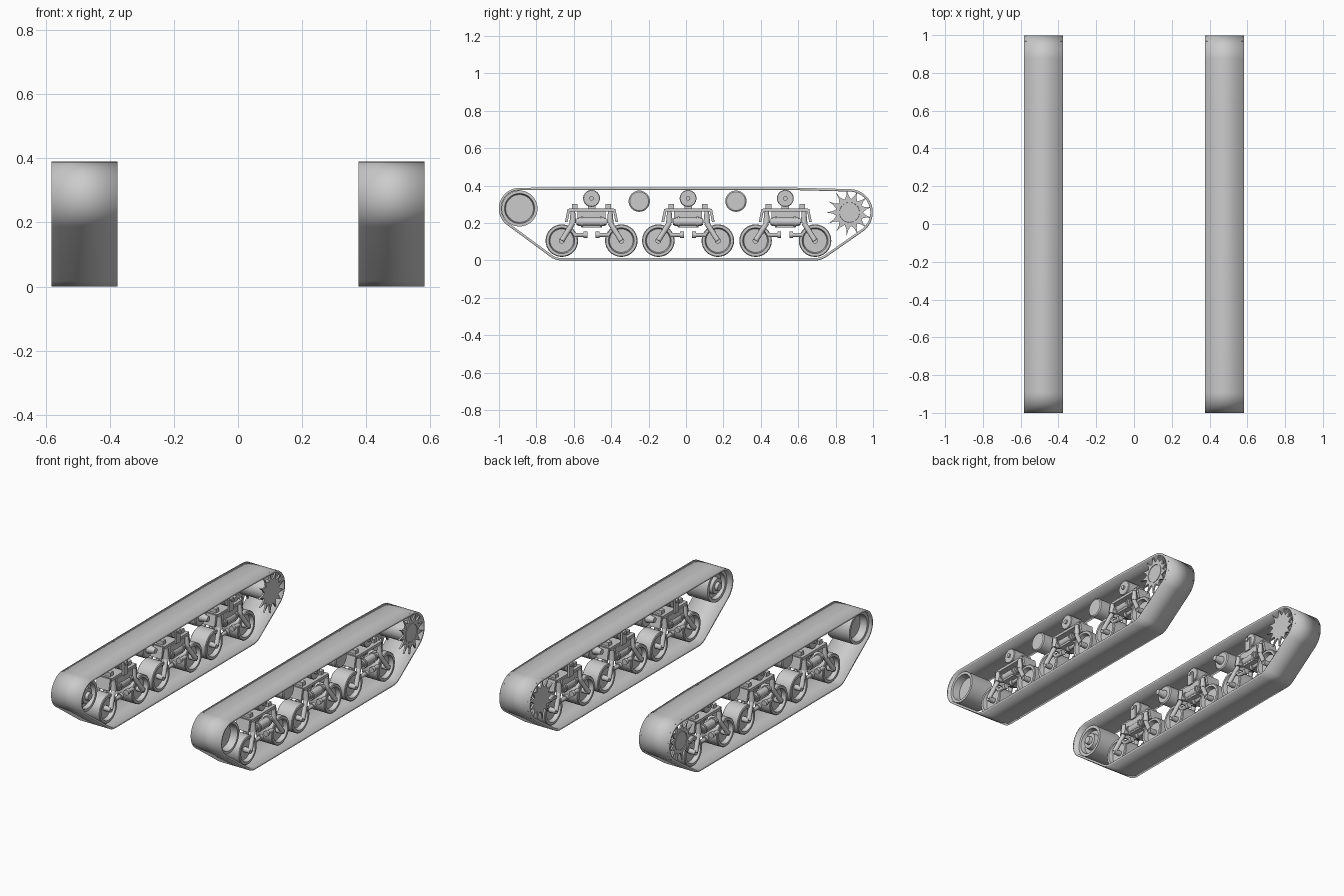
import bpy, bmesh, math
from mathutils import Vector, Matrix

cube = bpy.data.objects.get("Cube")
if cube:
    bpy.data.objects.remove(cube)

steel = bpy.data.materials.new("steel_grey")
steel.use_nodes = True
steel.diffuse_color = (0.6, 0.6, 0.6, 1)
steel.node_tree.nodes["Principled BSDF"].inputs["Base Color"].default_value = (0.6, 0.6, 0.6, 1)

XC = 0.479       # centre line of one track
HALF = 0.103     # half the track width


def finish(bm, name, thickness=0):
    """Turn a bmesh into an object mirrored to the other side."""
    bmesh.ops.recalc_face_normals(bm, faces=bm.faces)
    for f in bm.faces:
        f.smooth = True
    me = bpy.data.meshes.new(name)
    bm.to_mesh(me)
    bm.free()
    me.set_sharp_from_angle(angle=math.radians(35))
    me.materials.append(steel)
    ob = bpy.data.objects.new(name, me)
    bpy.context.collection.objects.link(ob)
    if thickness:
        s = ob.modifiers.new("Thickness", 'SOLIDIFY')
        s.thickness, s.offset = thickness, 0
    m = ob.modifiers.new("Other side", 'MIRROR')
    m.use_mirror_merge = False
    return ob


def lathe(bm, profile, y, z, n=32):
    """Spin (x offset, radius) points about an axis along x."""
    rings = []
    for dx, r in profile:
        if r == 0:
            rings.append([bm.verts.new((XC + dx, y, z))] * n)
        else:
            rings.append([bm.verts.new((XC + dx, y + r * math.cos(math.tau * i / n),
                                        z + r * math.sin(math.tau * i / n))) for i in range(n)])
    for a, b in zip(rings, rings[1:]):
        for i in range(n):
            j = (i + 1) % n
            bm.faces.new(list(dict.fromkeys((a[i], a[j], b[j], b[i]))))


def box(bm, x, y, z, sx, sy, sz, tilt=0):
    m = (Matrix.Translation((XC + x, y, z)) @ Matrix.Rotation(tilt, 4, 'X')
         @ Matrix.Diagonal((sx, sy, sz, 1)))
    bmesh.ops.create_cube(bm, size=1, matrix=m)


def rod(bm, a, b, r1, r2=None, n=16):
    """Cylinder or cone between two points, x given from the centre line."""
    a, b = Vector(a), Vector(b)
    off = Vector((XC, 0, 0))
    rot = (b - a).to_track_quat('Z', 'Y').to_matrix().to_4x4()
    bmesh.ops.create_cone(bm, cap_ends=True, segments=n, radius1=r1,
                          radius2=r1 if r2 is None else r2, depth=(b - a).length,
                          matrix=Matrix.Translation(off + (a + b) / 2) @ rot)


def hull(points):
    """Convex outline, counter-clockwise."""
    points = sorted(set(points))

    def chain(pts):
        out = []
        for p in pts:
            while len(out) > 1 and ((out[-1][0] - out[-2][0]) * (p[1] - out[-2][1])
                                    - (out[-1][1] - out[-2][1]) * (p[0] - out[-2][0])) <= 1e-9:
                out.pop()
            out.append(p)
        return out[:-1]
    return chain(points) + chain(points[::-1])


# Track belt wrapped around the wheels
IDLER = (-0.89, 0.278)
SPROCKET = (0.874, 0.257)
BOGIES = (-0.505, 0.011, 0.531)
WHEEL_Z, ROLLER_Z, REACH = 0.106, 0.332, 0.159
wraps = [(*IDLER, 0.104), (*SPROCKET, 0.118),
         (BOGIES[0] - REACH, WHEEL_Z, 0.0995), (BOGIES[2] + REACH, WHEEL_Z, 0.0995),
         (BOGIES[0], ROLLER_Z, 0.052), (BOGIES[2], ROLLER_Z, 0.052)]
outline = hull([(round(y + r * math.cos(math.tau * i / 64), 5),
                 round(z + r * math.sin(math.tau * i / 64), 5))
                for y, z, r in wraps for i in range(64)])
bm = bmesh.new()
loops = [[bm.verts.new((XC + s * HALF, y, z)) for y, z in outline] for s in (-1, 1)]
for i in range(len(outline)):
    j = (i + 1) % len(outline)
    bm.faces.new((loops[0][i], loops[0][j], loops[1][j], loops[1][i]))
finish(bm, "track_belt", 0.013)

# Idler wheel: dished outside, stepped hub inside
bm = bmesh.new()
lathe(bm, [(0.04, 0), (0.04, 0.074), (0.085, 0.08), (0.085, 0.096), (-0.07, 0.096),
           (-0.07, 0.078), (-0.045, 0.072), (-0.045, 0.05), (-0.07, 0.046),
           (-0.07, 0.026), (-0.088, 0.022), (-0.088, 0)], *IDLER, 48)
finish(bm, "idler_wheel")

# Drive sprocket: two toothed plates on a drum
bm = bmesh.new()
TEETH = 13
for x in (-0.094, 0.094):
    sides = []
    for dx in (-0.005, 0.005):
        ring = []
        for i in range(TEETH * 4):
            r = (0.072, 0.092, 0.1265, 0.092)[i % 4]
            a = math.tau * (i + (0, 0.5, 0, -0.5)[i % 4]) / (TEETH * 4)
            ring.append(bm.verts.new((XC + x + dx, SPROCKET[0] + r * math.cos(a),
                                      SPROCKET[1] + r * math.sin(a))))
        sides.append(ring)
        hub = bm.verts.new((XC + x + dx, *SPROCKET))
        for i in range(len(ring)):
            bm.faces.new((hub, ring[i], ring[(i + 1) % len(ring)]))
    for i in range(len(ring)):
        j = (i + 1) % len(ring)
        bm.faces.new((sides[0][i], sides[0][j], sides[1][j], sides[1][i]))
lathe(bm, [(0.09, 0), (0.09, 0.05), (0.102, 0.054), (0.102, 0.06),
           (-0.098, 0.06), (-0.098, 0)], *SPROCKET)
finish(bm, "drive_sprocket")

# Road wheels with dished faces, and their small return rollers
half_wheel = [(0.03, 0), (0.03, 0.063), (0.056, 0.069), (0.056, 0.083), (0.052, 0.087)]
wheel = half_wheel + [(-x, r) for x, r in reversed(half_wheel)]
wheels, rollers, frames, arms, springs = (bmesh.new() for _ in range(5))
for c in BOGIES:
    lathe(rollers, [(0.045, 0), (0.045, 0.042), (0.041, 0.045), (-0.041, 0.045),
                    (-0.045, 0.042), (-0.045, 0)], c, ROLLER_Z)
    rod(rollers, (-0.07, c, ROLLER_Z), (0.055, c, ROLLER_Z), 0.012)
    # Bogie frame: top beam, lugs and roller bracket
    box(frames, 0, c, 0.27, 0.1, 0.24, 0.016)
    box(frames, -0.058, c, 0.3, 0.012, 0.04, 0.08)
    box(frames, -0.05, c, 0.225, 0.012, 0.15, 0.08)
    for s in (-1, 1):
        lathe(wheels, wheel, c + s * REACH, WHEEL_Z)
        box(frames, 0, c + s * 0.128, 0.24, 0.09, 0.014, 0.07, s * 0.2)
        box(frames, 0, c + s * 0.09, 0.288, 0.06, 0.03, 0.026)
        for x in (-0.07, 0.07):
            # Swing arms from each axle to the middle pivot
            rod(arms, (x, c + s * REACH, WHEEL_Z), (x * 0.7, c + s * 0.1, 0.2), 0.014)
            rod(arms, (x * 0.7, c + s * 0.1, 0.2), (x * 0.7, c + s * 0.1, 0.262), 0.018, 0.012)
            rod(arms, (x * 0.7, c + s * 0.09, 0.137), (x * 0.7, c + s * 0.03, 0.137), 0.011)
            rod(arms, (x * 0.7, c + s * 0.042, 0.137), (x * 0.7, c + s * 0.022, 0.137), 0.017)
            rod(springs, (x * 0.6, c + s * 0.066, 0.207), (x * 0.6, c + s * 0.08, 0.207), 0.018)
            rod(springs, (x * 0.6, c + s * 0.045, 0.207), (x * 0.6, c + s * 0.056, 0.207), 0.029)
        rod(arms, (-0.075, c + s * REACH, WHEEL_Z), (0.075, c + s * REACH, WHEEL_Z), 0.016)
    for x in (-0.042, 0.042):
        rod(springs, (x, c - 0.07, 0.207), (x, c + 0.07, 0.207), 0.023)
    box(springs, 0, c, 0.182, 0.11, 0.11, 0.012)
finish(wheels, "road_wheels")
finish(rollers, "bogie_rollers")
finish(frames, "bogie_frames")
finish(arms, "swing_arms")
finish(springs, "suspension_springs")

# Larger return rollers on tapered inboard shafts
bm = bmesh.new()
for y in (-0.25, 0.267):
    lathe(bm, [(0.045, 0), (0.045, 0.05), (0.04, 0.057), (-0.035, 0.057), (-0.04, 0.05),
               (-0.04, 0.026), (-0.09, 0.016), (-0.09, 0)], y, 0.317)
finish(bm, "return_rollers")
